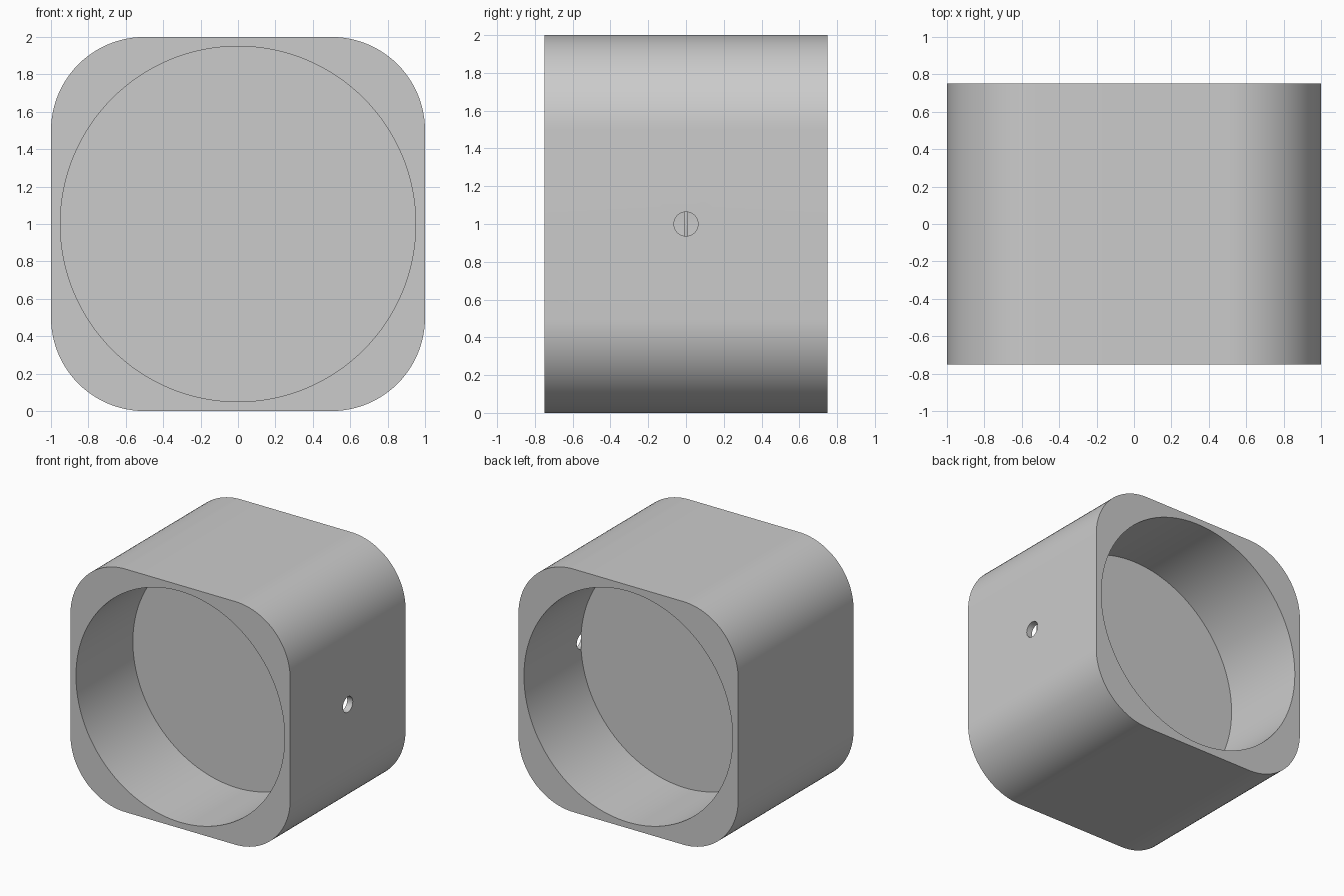
import bpy
import math

cube = bpy.data.objects.get("Cube")
if cube:
    bpy.data.objects.remove(cube, do_unlink=True)

WIDTH, DEPTH = 2.0, 1.5
CORNER, BORE = 0.5, 0.95
WEB = 0.02
MID = WIDTH / 2

grey = bpy.data.materials.new("light grey")
grey.use_nodes = True
colour = (0.6, 0.6, 0.6, 1)
grey.diffuse_color = colour
grey.node_tree.nodes["Principled BSDF"].inputs["Base Color"].default_value = colour


def cylinder(name, radius, length, location, rotation, sides):
    bpy.ops.mesh.primitive_cylinder_add(vertices=sides, radius=radius, depth=length,
                                        location=location, rotation=rotation)
    obj = bpy.context.object
    obj.name = name
    obj.data.materials.append(grey)
    return obj


def apply(obj, modifier):
    bpy.context.view_layer.objects.active = obj
    bpy.ops.object.modifier_apply(modifier=modifier.name)


def cut(obj, cutter):
    mod = obj.modifiers.new("cut", "BOOLEAN")
    mod.operation, mod.solver, mod.object = "DIFFERENCE", "EXACT", cutter
    apply(obj, mod)
    bpy.data.objects.remove(cutter, do_unlink=True)


def smooth(obj):
    bpy.ops.object.select_all(action="DESELECT")
    obj.select_set(True)
    bpy.context.view_layer.objects.active = obj
    bpy.ops.object.shade_smooth_by_angle(angle=math.radians(30))


# Block with its four long edges rounded
bpy.ops.mesh.primitive_cube_add(size=1, location=(0, 0, MID))
shell = bpy.context.object
shell.name = "rounded_shell"
shell.scale = (WIDTH, DEPTH, WIDTH)
bpy.ops.object.transform_apply(location=False, rotation=False, scale=True)
shell.data.materials.append(grey)
weights = shell.data.attributes.new("bevel_weight_edge", "FLOAT", "EDGE")
for edge in shell.data.edges:
    a, b = (shell.data.vertices[i].co for i in edge.vertices)
    weights.data[edge.index].value = 1.0 if abs(a.y - b.y) > 1 else 0.0
bevel = shell.modifiers.new("corners", "BEVEL")
bevel.limit_method = "WEIGHT"
bevel.width, bevel.segments = CORNER, 24
apply(shell, bevel)

# Round bore from front to back, and a small hole in the left wall
along_y = (math.pi / 2, 0, 0)
along_x = (0, math.pi / 2, 0)
cut(shell, cylinder("bore_cutter", BORE, DEPTH + 1, (0, 0, MID), along_y, 128))
cut(shell, cylinder("hole_cutter", 0.064, 0.3, (MID, 0, MID), along_x, 32))
smooth(shell)

# Thin dividing wall halfway along the bore
web = cylinder("dividing_wall", BORE, WEB, (0, 0, MID), along_y, 128)
smooth(web)
